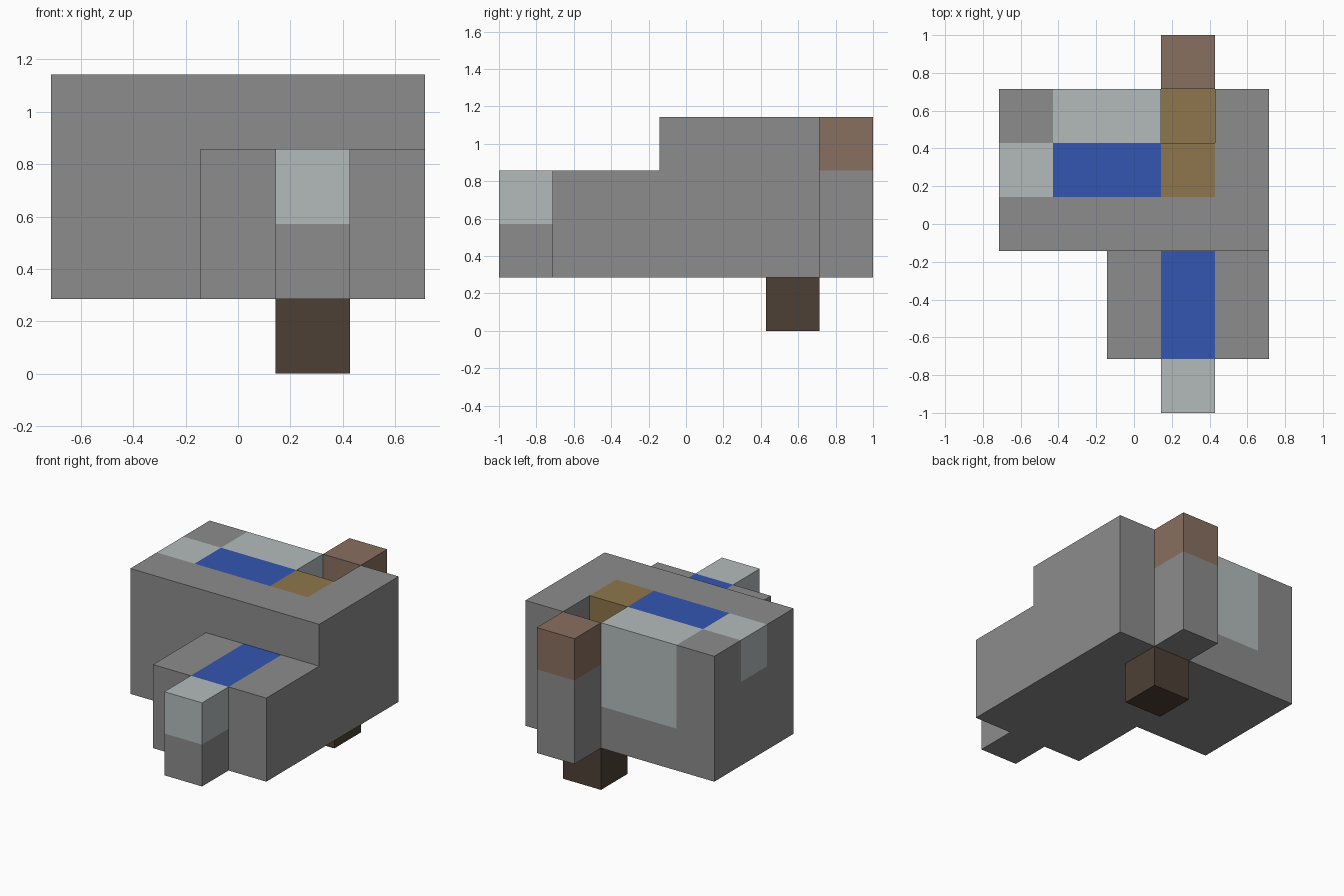
import bpy
import bmesh
from mathutils import Vector

cube = bpy.data.objects.get("Cube")
if cube:
    bpy.data.objects.remove(cube, do_unlink=True)

CELL = 2 / 7                        # edge of one block
ORIGIN = Vector((-2.5, -3.5, 0))    # grid corner, in blocks


def srgb(*rgb):
    """8-bit display colour to linear."""
    return [((c / 255 + 0.055) / 1.055) ** 2.4 for c in rgb] + [1.0]


COLOURS = {
    "stone grey": srgb(140, 140, 140),
    "pale grey": srgb(180, 187, 187),
    "water blue": srgb(51, 86, 178),
    "ochre": srgb(142, 118, 76),
    "clay brown": srgb(137, 111, 96),
    "dark brown": srgb(77, 64, 53),
}
NAMES = list(COLOURS)
materials = []
for name, colour in COLOURS.items():
    mat = bpy.data.materials.new(name)
    mat.use_nodes = True
    mat.diffuse_color = colour
    mat.node_tree.nodes["Principled BSDF"].inputs["Base Color"].default_value = colour
    materials.append(mat)

cells = {}      # block position -> (part, colour)


def fill(part, colour, xs, ys, zs):
    for x in range(xs[0], xs[1] + 1):
        for y in range(ys[0], ys[1] + 1):
            for z in range(zs[0], zs[1] + 1):
                cells[x, y, z] = (part, colour)


# Main body with its pool, pale rim and ochre bank
fill("main_body", "stone grey", (0, 4), (3, 5), (1, 3))
fill("main_body", "pale grey", (1, 2), (5, 5), (2, 3))
fill("main_body", "pale grey", (0, 0), (4, 4), (3, 3))
fill("main_body", "water blue", (1, 2), (4, 4), (3, 3))
fill("main_body", "ochre", (3, 3), (4, 4), (3, 3))
fill("main_body", "ochre", (3, 3), (5, 5), (2, 2))
del cells[3, 5, 3]      # notch in the top

# Lower front step with a channel
fill("front_step", "stone grey", (2, 4), (1, 2), (1, 2))
fill("front_step", "water blue", (3, 3), (1, 2), (2, 2))

# Posts at both ends and the foot underneath
fill("front_post", "stone grey", (3, 3), (0, 0), (1, 1))
fill("front_post", "pale grey", (3, 3), (0, 0), (2, 2))
fill("back_post", "stone grey", (3, 3), (6, 6), (1, 2))
fill("back_post", "clay brown", (3, 3), (6, 6), (3, 3))
fill("bottom_foot", "dark brown", (3, 3), (5, 5), (0, 0))


def build(part):
    """Skin the exposed sides of a part's blocks and join flat areas."""
    bm = bmesh.new()
    for pos, (owner, colour) in cells.items():
        if owner != part:
            continue
        centre = Vector(pos) + Vector((0.5, 0.5, 0.5))
        for axis in range(3):
            for sign in (-1, 1):
                normal = Vector((0, 0, 0))
                normal[axis] = sign
                if tuple(int(c) for c in Vector(pos) + normal) in cells:
                    continue
                u = Vector((0, 0, 0))
                u[(axis + 1) % 3] = 0.5
                v = normal.cross(u)
                mid = centre + normal / 2 + ORIGIN
                corners = (mid - u - v, mid + u - v, mid + u + v, mid - u + v)
                face = bm.faces.new([bm.verts.new(c * CELL) for c in corners])
                face.material_index = NAMES.index(colour)
    bmesh.ops.remove_doubles(bm, verts=bm.verts, dist=0.001)
    bmesh.ops.dissolve_limit(bm, angle_limit=0.01, verts=bm.verts,
                             edges=bm.edges, delimit={'MATERIAL'})
    mesh = bpy.data.meshes.new(part)
    bm.to_mesh(mesh)
    bm.free()
    for mat in materials:
        mesh.materials.append(mat)
    bpy.context.collection.objects.link(bpy.data.objects.new(part, mesh))


for part in dict.fromkeys(owner for owner, _ in cells.values()):
    build(part)
